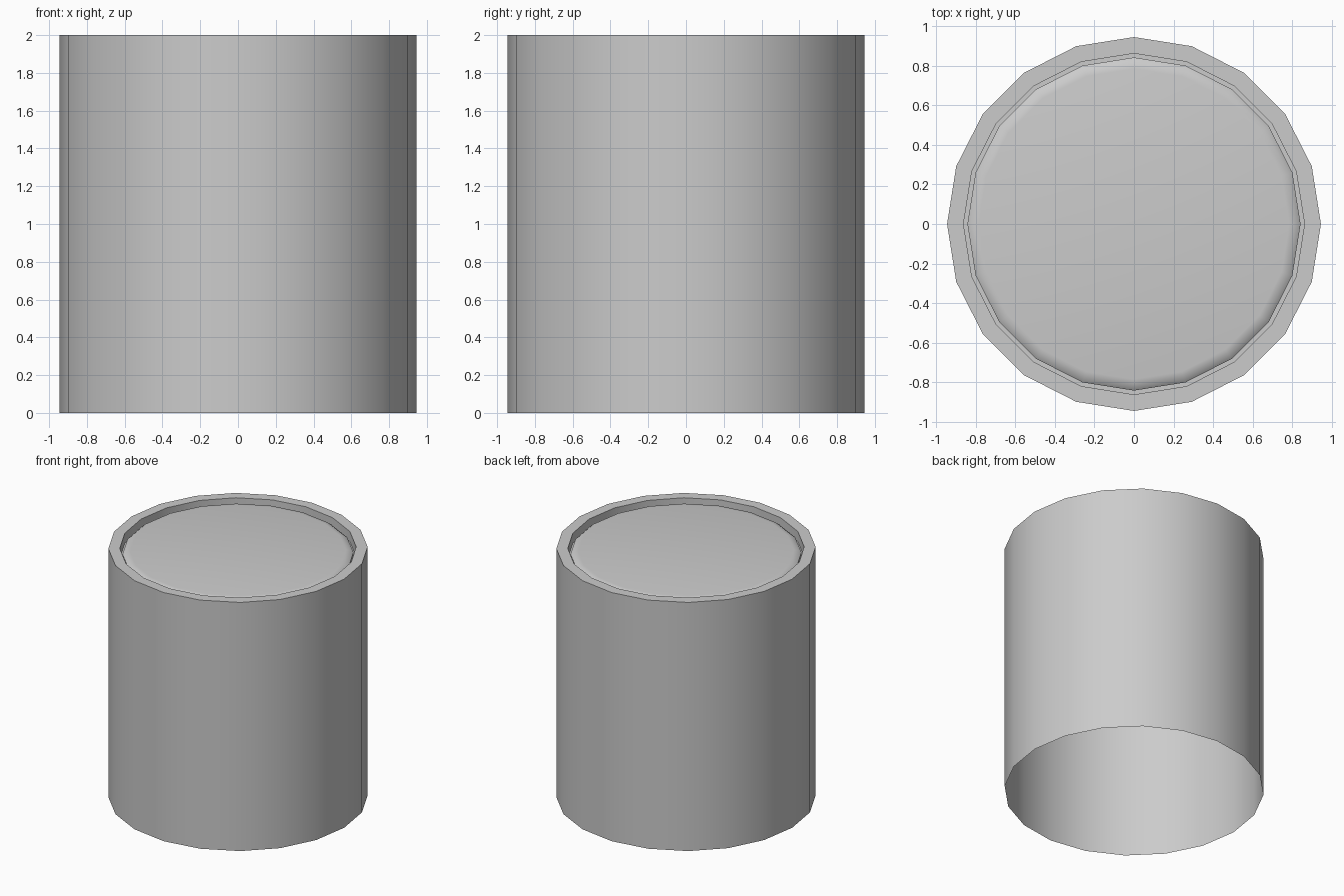
import bpy, bmesh, math

if "Cube" in bpy.data.objects:
    bpy.data.objects.remove(bpy.data.objects["Cube"])

SIDES = 20


def revolve(name, profile, cap_last=False):
    """Revolve an (r, z) profile around z as a low-poly ring surface."""
    bm = bmesh.new()
    rings = []
    for r, z in profile:
        ring = []
        for i in range(SIDES):
            a = 2 * math.pi * i / SIDES
            ring.append(bm.verts.new((r * math.cos(a), r * math.sin(a), z)))
        rings.append(ring)
    for lo, hi in zip(rings, rings[1:]):
        for i in range(SIDES):
            j = (i + 1) % SIDES
            bm.faces.new((lo[i], lo[j], hi[j], hi[i]))
    if cap_last:
        bm.faces.new(rings[-1])
    mesh = bpy.data.meshes.new(name)
    bm.to_mesh(mesh)
    bm.free()
    obj = bpy.data.objects.new(name, mesh)
    bpy.context.collection.objects.link(obj)
    bpy.ops.object.select_all(action='DESELECT')
    obj.select_set(True)
    bpy.context.view_layer.objects.active = obj
    bpy.ops.object.shade_smooth_by_angle(angle=math.radians(50))
    return obj


# Open-bottomed can: outer wall, flat rim, inner lip, narrow groove
# and the slightly recessed lid with a softened edge
revolve("can", [
    (0.945, 0.0), (0.945, 2.0), (0.862, 2.0), (0.862, 1.92),
    (0.842, 1.92), (0.842, 1.955), (0.82, 1.972), (0.785, 1.978),
], cap_last=True)
